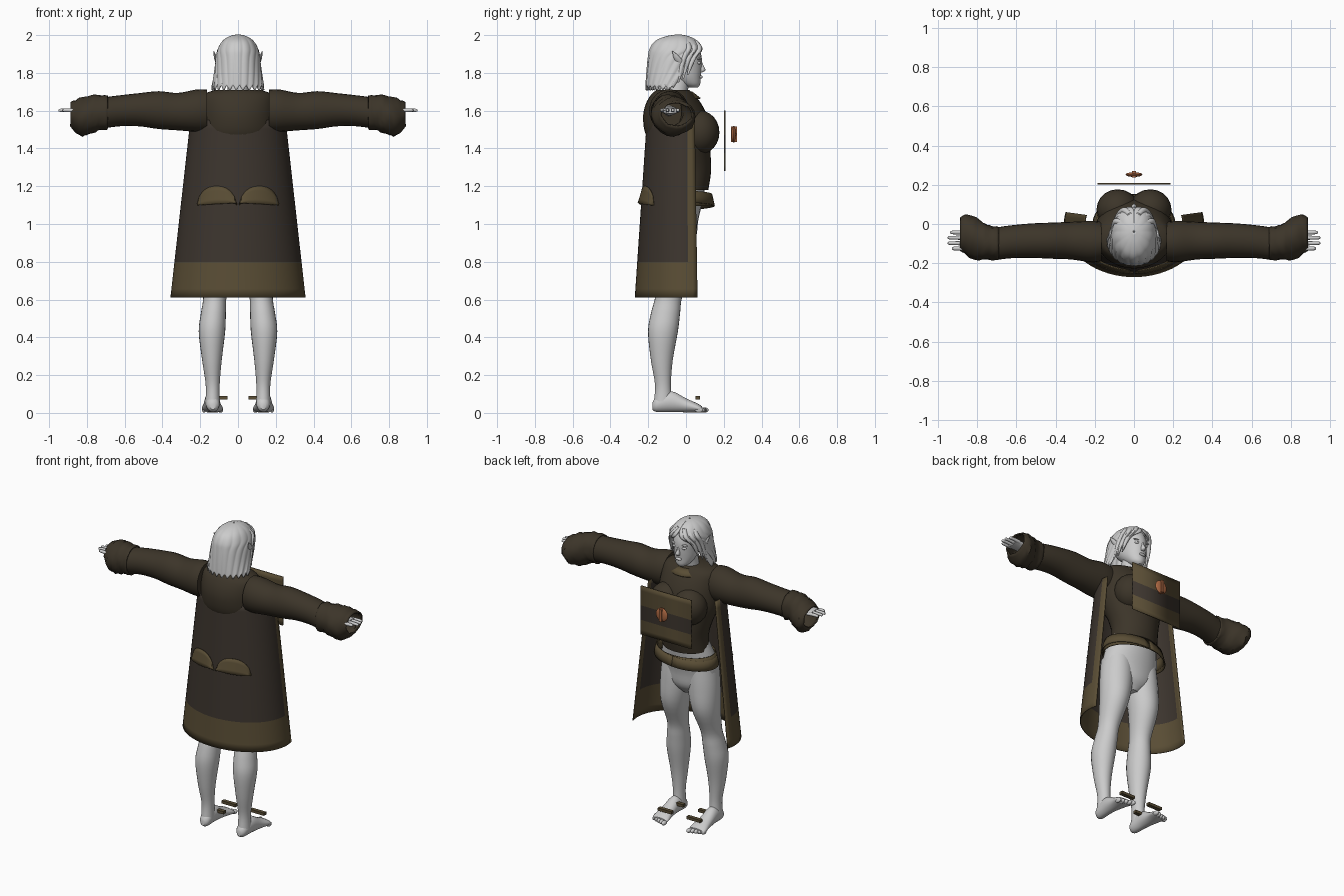
import bpy, bmesh, math, random
from mathutils import Vector, Matrix

random.seed(4)
if "Cube" in bpy.data.objects:
    bpy.data.objects.remove(bpy.data.objects["Cube"])


def material(name, *rgb):
    m = bpy.data.materials.new(name)
    m.use_nodes = True
    m.diffuse_color = (*rgb, 1)
    m.node_tree.nodes["Principled BSDF"].inputs["Base Color"].default_value = (*rgb, 1)
    return m


SKIN = material("pale grey", .6, .6, .6)
COAT = material("dark brown", .045, .035, .027)
JACKET = material("dark umber", .045, .035, .022)
TRIM = material("olive brown", .1, .074, .035)
CLASP = material("copper", .42, .14, .055)


def finish(name, bm, mats, mirror=False, thick=0, rule=None, angle=40):
    bmesh.ops.recalc_face_normals(bm, faces=bm.faces)
    mesh = bpy.data.meshes.new(name)
    if rule:
        for f in bm.faces:
            f.material_index = rule(f.calc_center_median())
    bm.to_mesh(mesh)
    bm.free()
    ob = bpy.data.objects.new(name, mesh)
    bpy.context.collection.objects.link(ob)
    for m in mats:
        mesh.materials.append(m)
    if thick:
        s = ob.modifiers.new("Thickness", 'SOLIDIFY')
        s.thickness, s.offset = thick, 0
    if mirror:
        ob.modifiers.new("Mirror", 'MIRROR')
    bpy.ops.object.select_all(action='DESELECT')
    ob.select_set(True)
    bpy.context.view_layer.objects.active = ob
    bpy.ops.object.shade_smooth_by_angle(angle=math.radians(angle))
    return ob


def spline(rows, t):
    """Smooth interpolation through rows, t from 0 to 1."""
    k = t * (len(rows) - 1)
    i = min(int(k), len(rows) - 2)
    k -= i
    p = [rows[max(0, min(len(rows) - 1, i + d))] for d in (-1, 0, 1, 2)]
    return [b + .5 * k * (c - a + k * (2*a - 5*b + 4*c - d + k * (3*(b - c) + d - a)))
            for a, b, c, d in zip(*p)]


def loft(name, rows, mat, axis='z', mirror=False, seg=24, steps=4, cap=True, jitter=0, thick=0):
    """Skin of ellipses; each row is position, two centres, two radii."""
    bm = bmesh.new()
    n = steps * (len(rows) - 1)
    rings = []
    for j in range(n + 1):
        t, c, d, r, q = spline(rows, j / n)
        ring = []
        for i in range(seg):
            a = math.tau * i / seg
            w = 1 + random.uniform(-jitter, jitter)
            u, v = c + w * r * math.cos(a), d + w * q * math.sin(a)
            ring.append(bm.verts.new({'z': (u, v, t), 'x': (t, u, v), 'y': (u, t, v)}[axis]))
        rings.append(ring)
    for p, q in zip(rings, rings[1:]):
        for i in range(seg):
            k = (i + 1) % seg
            bm.faces.new((p[i], p[k], q[k], q[i]))
    if cap:
        bm.faces.new(rings[0])
        bm.faces.new(rings[-1])
    return finish(name, bm, [mat], mirror, thick)


def sheet(name, fn, nu, nv, mats, thick=.006, **kw):
    """Curved sheet from a function of u and v."""
    bm = bmesh.new()
    g = [[bm.verts.new(fn(i / nu, j / nv)) for i in range(nu + 1)] for j in range(nv + 1)]
    for p, q in zip(g, g[1:]):
        for i in range(nu):
            bm.faces.new((p[i], p[i + 1], q[i + 1], q[i]))
    return finish(name, bm, mats, thick=thick, **kw)


def ball(name, loc, size, mat, mirror=False, rot=0):
    bm = bmesh.new()
    bmesh.ops.create_uvsphere(bm, u_segments=20, v_segments=12, radius=1)
    bm.transform(Matrix.Translation(loc) @ Matrix.Rotation(rot, 4, 'X') @ Matrix.Diagonal((*size, 1)))
    return finish(name, bm, [mat], mirror)


def box(name, loc, size, mat, mirror=False):
    bm = bmesh.new()
    bmesh.ops.create_cube(bm, size=1, matrix=Matrix.Translation(loc) @ Matrix.Diagonal((*size, 1)))
    return finish(name, bm, [mat], mirror)


# Legs, feet and hips
loft("leg", [(1.06, .095, -.05, .09, .10), (.93, .1, -.047, .098, .103), (.78, .113, -.05, .084, .098),
             (.62, .122, -.09, .062, .072), (.53, .13, -.108, .066, .077), (.43, .138, -.122, .07, .079),
             (.28, .138, -.128, .052, .058), (.15, .134, -.122, .037, .042), (.06, .134, -.122, .038, .048)],
     SKIN, mirror=True)
loft("foot", [(-.178, .133, .035, .014, .018), (-.155, .133, .045, .034, .04), (-.08, .136, .06, .04, .055),
              (0, .137, .04, .046, .037), (.06, .136, .026, .056, .024), (.085, .134, .018, .052, .016)],
     SKIN, 'y', True)
for i in range(5):
    ball("toe", (.092 + .022 * i, .097 - .007 * i, .015), (.014 - .001 * i, .022, .014), SKIN, True)
loft("hips", [(.87, 0, -.05, .05, .06), (.93, 0, -.045, .15, .098), (1.02, 0, -.045, .188, .11),
              (1.12, 0, -.03, .178, .118), (1.24, 0, 0, .14, .11)], SKIN)
for y in (-.06, .062):
    box("sandal_strap", (.105, y, .08), (.1, .025, .018), TRIM, True)

# Jacket body, bust and neck
loft("jacket_body", [(1.18, 0, .0, .152, .118), (1.28, 0, .005, .15, .128), (1.38, 0, -.01, .175, .14),
                     (1.47, 0, -.04, .2, .172), (1.56, 0, -.055, .2, .172), (1.63, 0, -.065, .195, .15),
                     (1.685, 0, -.07, .18, .115), (1.71, 0, -.07, .12, .085)], JACKET, seg=32)
ball("bust", (.083, .075, 1.485), (.108, .102, .115), JACKET, True)
loft("neck", [(1.6, 0, -.06, .07, .06), (1.7, 0, -.045, .056, .054), (1.78, 0, -.03, .052, .055)], SKIN)


def collar_shape(u, v):
    a = math.radians(-65 + 130 * u)
    r = .075 + .045 * v
    return (r * math.sin(a), -.045 + r * 1.0 * math.cos(a), 1.70 - .035 * v)


sheet("collar", collar_shape, 12, 2, [TRIM])

# Sleeves, crumpled cuffs and hands
loft("sleeve", [(.165, -.09, 1.6, .1, .112), (.22, -.09, 1.6, .105, .112), (.32, -.085, 1.595, .096, .099),
                (.42, -.085, 1.603, .092, .1), (.52, -.085, 1.605, .088, .088), (.62, -.09, 1.6, .084, .082),
                (.7, -.1, 1.59, .083, .082)], JACKET, 'x', True)
loft("cuff", [(.69, -.1, 1.59, .084, .088), (.74, -.095, 1.59, .084, .09), (.79, -.08, 1.575, .098, .098),
              (.84, -.06, 1.568, .104, .094), (.885, -.05, 1.58, .08, .062)],
     JACKET, 'x', True, seg=20, steps=3, cap=False, jitter=.06, thick=.008)
loft("palm", [(.7, -.09, 1.6, .03, .028), (.8, -.085, 1.6, .042, .024), (.885, -.084, 1.6, .05, .014)],
     SKIN, 'x', True)
for y, tip in zip((-.125, -.098, -.07, -.043), (.928, .95, .95, .938)):
    loft("finger", [(.86, y, 1.6, .011, .011), (.91, y, 1.603, .010, .010), (tip - .006, y, 1.602, .008, .008),
                    (tip, y, 1.602, .003, .003)], SKIN, 'x', True, seg=10)


# Long open coat with trimmed hem and front edges
def coat_size(z):
    f = (1.5 - z) / .89
    return .255 + .1 * f, .208 + .06 * f


def coat_shape(u, v):
    z = .61 + .94 * v
    a, b = coat_size(z)
    t = math.radians(-103 + 206 * u)
    return (a * math.sin(t), -b * math.cos(t), z)


def coat_rule(c):
    a, b = coat_size(c.z)
    return int(c.z < .8 or c.y / b > .035)


sheet("coat", coat_shape, 38, 20, [COAT, TRIM], rule=coat_rule)


def flap_shape(u, v):
    s = 2 * u - 1
    x = .112 + .104 * s
    z = 1.1 + .012 * (1 - u) * (1 - v) + .1 * v * (max(0, 1 - abs(s) ** 2.4)) ** .6
    a, b = coat_size(z)
    return (x, -b * math.sqrt(1 - (x / a) ** 2) - .006 - .014 * (1 - v), z)


sheet("back_flap", flap_shape, 16, 4, [TRIM], mirror=True)

# Layered sash at the waist
for name, drop, grow in (("sash", 0, 0), ("sash_overlap", .03, .006)):
    def sash_shape(u, v):
        t = math.tau * u
        r = grow + .014 * (1 - v)
        return ((.19 + r) * math.sin(t), -.005 + (.135 + r) * math.cos(t),
                1.095 + .065 * v * (1 - 8 * grow) + drop * .6 * math.sin(t))
    sheet(name, sash_shape, 36, 2, [TRIM])

# Floating banner plate with its clasp
sheet("banner", lambda u, v: (.37 * u - .185, .205, 1.28 + .32 * v), 1, 10, [TRIM, COAT],
      thick=.009, rule=lambda c: int(1.376 < c.z < 1.472))
ball("clasp_disc", (0, .252, 1.475), (.043, .012, .045), CLASP)
box("clasp_bar", (0, .254, 1.475), (.018, .032, .08), CLASP)

# Head and face
loft("head", [(1.722, 0, .04, .02, .022), (1.74, 0, .025, .045, .05), (1.78, 0, .0, .066, .078),
              (1.83, 0, -.025, .077, .108), (1.89, 0, -.04, .084, .122), (1.945, 0, -.05, .075, .108),
              (1.98, 0, -.05, .035, .05)], SKIN)
loft("nose", [(1.803, 0, .076, .012, .012), (1.816, 0, .084, .014, .019), (1.84, 0, .078, .009, .014),
              (1.868, 0, .072, .007, .010)], SKIN, seg=12)
ball("lips", (0, .078, 1.778), (.022, .010, .009), SKIN)
ball("eye", (.032, .067, 1.853), (.017, .012, .009), SKIN, True)
ball("brow", (.034, .068, 1.873), (.024, .01, .006), SKIN, True)
loft("ear", [(1.835, .1, -.03, .008, .012), (1.86, .108, -.036, .013, .022), (1.885, .12, -.05, .008, .017),
             (1.915, .128, -.07, .002, .003)], SKIN, mirror=True, seg=12)

# Bobbed hair: height, centre y, side radius, depth radius, opening at the face
HAIR = [(2.0, -.04, .004, .004, 0), (1.99, -.045, .045, .06, 0), (1.965, -.05, .08, .11, 0),
        (1.925, -.05, .103, .138, 10), (1.88, -.06, .113, .137, 42), (1.8, -.075, .122, .13, 62),
        (1.72, -.085, .135, .125, 82)]


def hair_shape(u, v):
    z, cy, rx, ry, gap = spline(HAIR, v)
    gap = max(0, gap)
    t = math.radians(gap + (360 - 2 * gap) * u)
    w = 1 + .03 * min(1, 3 * v) * (abs(math.sin(13 * math.pi * u)) - .6)
    ragged = .012 * math.sin(26 * math.pi * u) * v ** 6
    return (w * rx * math.sin(t), cy + w * ry * math.cos(t), z + ragged)


sheet("hair", hair_shape, 104, 24, [SKIN], thick=.008, angle=60)
for k in range(3):
    loft("fringe_lock", [(1.975 - .004 * k, .02 + .02 * k, .045 - .02 * k, .012, .012),
                         (1.93, .05 + .02 * k, .07 - .028 * k, .016, .016),
                         (1.87, .084 + .01 * k, .035 - .025 * k, .014, .016),
                         (1.79 - .02 * k, .1 + .012 * k, .01 - .025 * k, .003, .004)],
         SKIN, mirror=True, seg=10)
